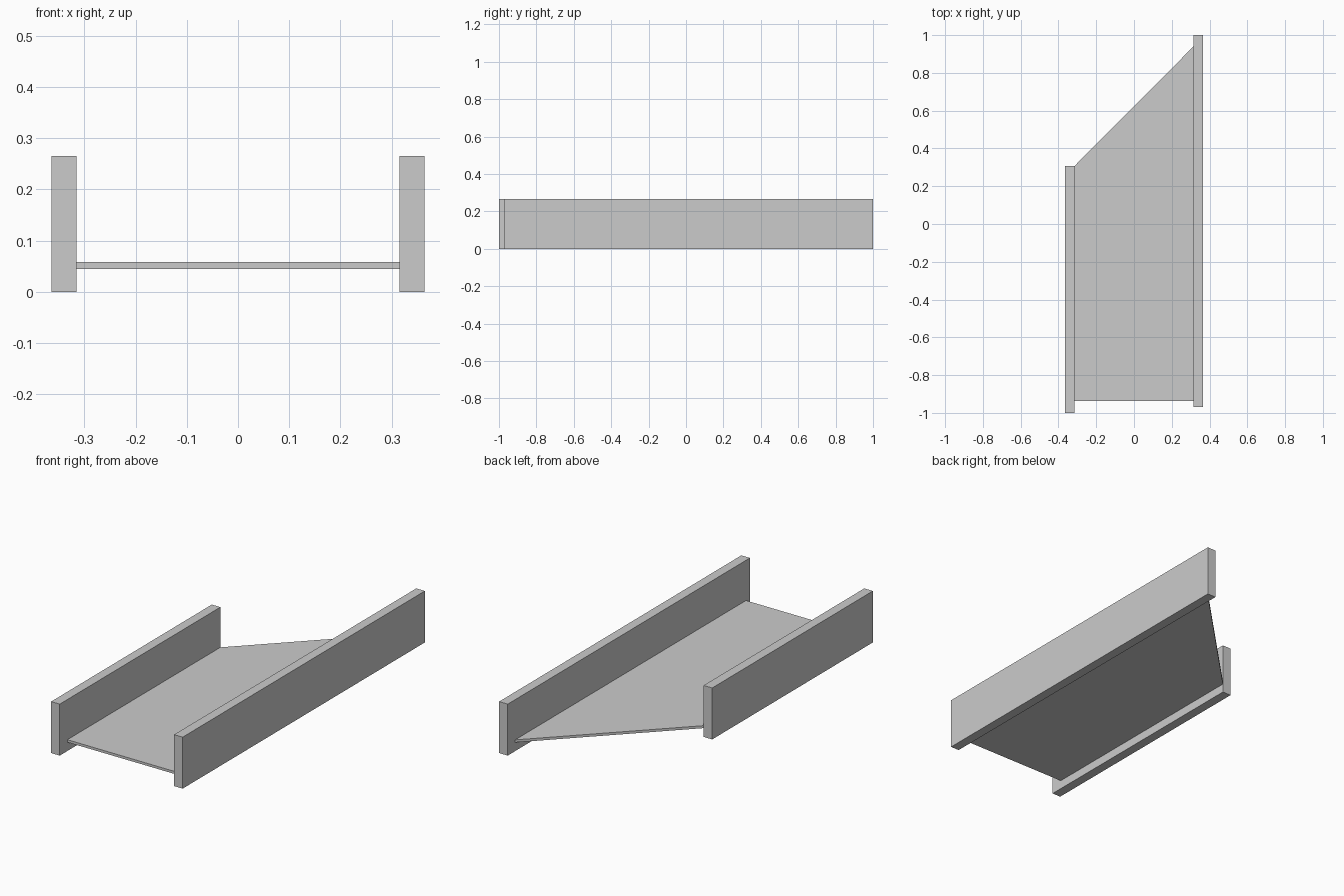
import bpy
import bmesh

if "Cube" in bpy.data.objects:
    bpy.data.objects.remove(bpy.data.objects["Cube"])


def prism(name, outline, z0, z1):
    """Extrude a flat xy outline from z0 up to z1."""
    bm = bmesh.new()
    face = bm.faces.new([bm.verts.new((x, y, z0)) for x, y in outline])
    top = bmesh.ops.extrude_face_region(bm, geom=[face])["geom"]
    verts = [v for v in top if isinstance(v, bmesh.types.BMVert)]
    bmesh.ops.translate(bm, verts=verts, vec=(0, 0, z1 - z0))
    bmesh.ops.recalc_face_normals(bm, faces=bm.faces)
    mesh = bpy.data.meshes.new(name)
    bm.to_mesh(mesh)
    bm.free()
    obj = bpy.data.objects.new(name, mesh)
    bpy.context.collection.objects.link(obj)
    return obj


INNER, OUTER, HEIGHT = 0.315, 0.364, 0.265

# Side walls: short one on the left, long one on the right
for name, side, front, back in (("left_wall", -1, -1.0, 0.307),
                                ("right_wall", 1, -0.97, 1.0)):
    a, b = side * INNER, side * OUTER
    prism(name, [(a, front), (b, front), (b, back), (a, back)], 0, HEIGHT)

# Thin floor panel with a diagonal back edge
prism("floor_panel", [(-INNER, -0.938), (INNER, -0.938),
                      (INNER, 0.94), (-INNER, 0.307)], 0.045, 0.058)
